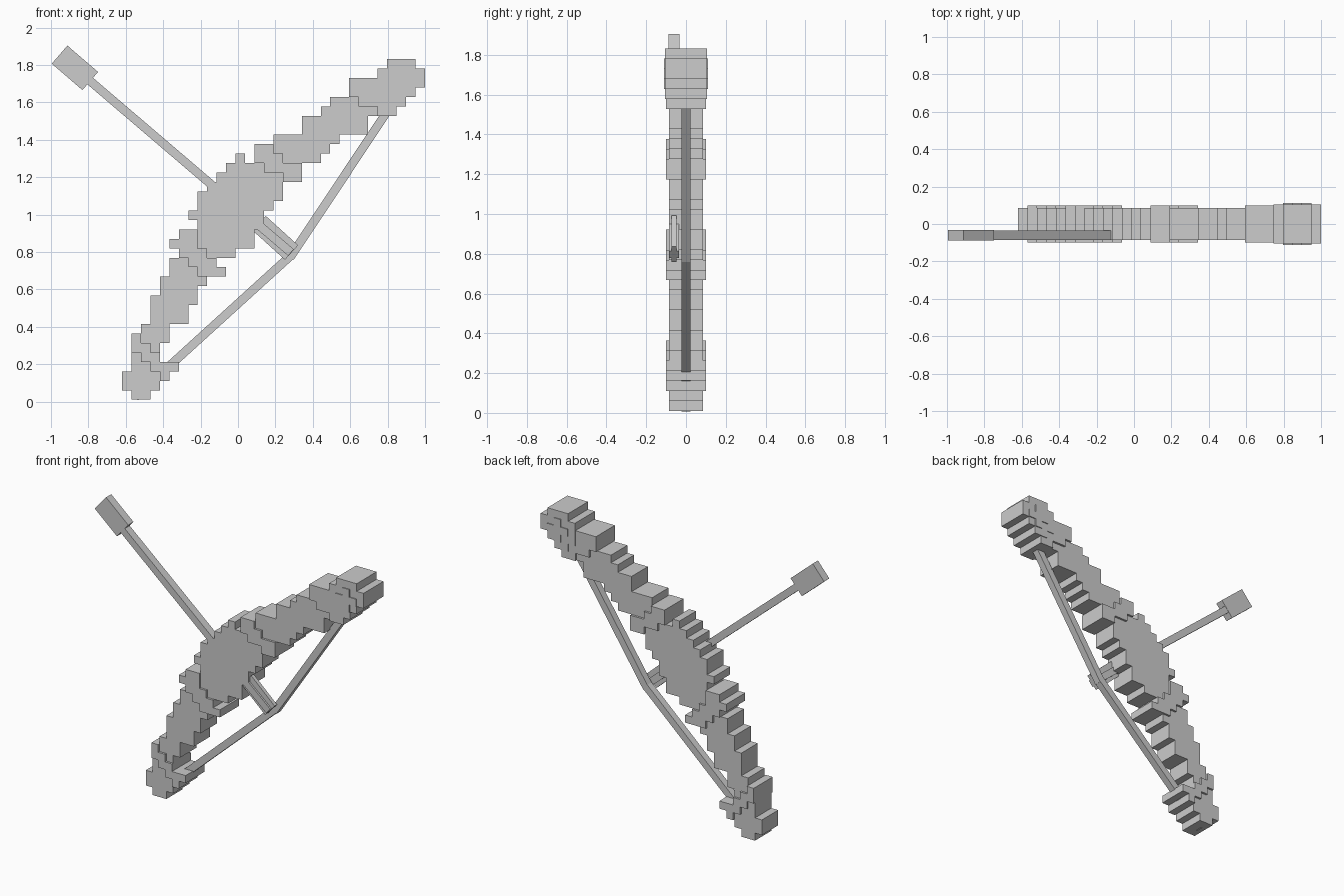
import bpy, bmesh, math
from mathutils import Matrix, Vector

if "Cube" in bpy.data.objects:
    bpy.data.objects.remove(bpy.data.objects["Cube"])

CELL = 0.0506          # size of one block
X0, Z0 = -0.62, 0.01   # lower left corner of the block grid

grey = bpy.data.materials.new("plain grey")
grey.diffuse_color = (0.604, 0.604, 0.604, 1)
grey.use_nodes = True
grey.node_tree.nodes["Principled BSDF"].inputs["Base Color"].default_value = grey.diffuse_color


def finish(bm, name):
    mesh = bpy.data.meshes.new(name)
    bm.to_mesh(mesh)
    bm.free()
    mesh.materials.append(grey)
    obj = bpy.data.objects.new(name, mesh)
    bpy.context.collection.objects.link(obj)
    return obj


def cells(first_row, spans):
    """Block cells from a (start, end) column span for each row going up."""
    return {(i, first_row + k) for k, (a, b) in enumerate(spans) for i in range(a, b)}


def block_part(name, filled, half_depth):
    """Stepped slab: outer faces only, merged where flat."""
    bm = bmesh.new()
    verts = {}

    def v(i, j, s):
        if (i, j, s) not in verts:
            verts[i, j, s] = bm.verts.new((X0 + i * CELL, s * half_depth, Z0 + j * CELL))
        return verts[i, j, s]

    for i, j in sorted(filled):
        ring = [(i, j), (i + 1, j), (i + 1, j + 1), (i, j + 1)]
        bm.faces.new([v(*c, -1) for c in ring])
        bm.faces.new([v(*c, 1) for c in reversed(ring)])
        for k, (di, dj) in enumerate([(0, -1), (1, 0), (0, 1), (-1, 0)]):
            if (i + di, j + dj) not in filled:
                a, b = ring[k], ring[(k + 1) % 4]
                bm.faces.new([v(*b, -1), v(*a, -1), v(*a, 1), v(*b, 1)])
    bmesh.ops.dissolve_limit(bm, angle_limit=0.01, verts=bm.verts, edges=bm.edges)
    return finish(bm, name)


def bar(name, start, end, width, depth, y=0.0):
    """Rectangular bar between two (x, z) points."""
    a, b = Vector((start[0], y, start[1])), Vector((end[0], y, end[1]))
    d = b - a
    bm = bmesh.new()
    bmesh.ops.create_cube(bm, size=1)
    turn = Matrix.Rotation(-math.atan2(d.z, d.x), 4, 'Y')
    bm.transform(Matrix.Translation((a + b) / 2) @ turn
                 @ Matrix.Diagonal((d.length, depth, width, 1)))
    return finish(bm, name)


# Whole stepped bow silhouette, one span per row from the bottom
bow = cells(0, [
    (1, 3), (0, 4), (0, 5), (1, 6), (1, 4), (1, 4), (1, 5), (2, 5), (3, 7),
    (3, 7), (3, 8), (4, 8), (4, 9), (5, 11), (5, 10), (6, 12), (5, 14), (6, 14),
    (8, 15), (7, 15), (8, 16), (8, 17), (9, 17), (10, 19), (11, 19), (12, 21),
    (14, 22), (16, 23), (17, 26), (19, 26), (21, 29), (22, 30), (24, 31),
    (24, 32), (27, 32), (28, 31)])
bow -= {(13, 25), (17, 28), (18, 28)}

# Raised bands and the upper end block
bands = {
    "lower_tip_band": cells(2, [(4, 5), (3, 6), (2, 4), (1, 3), (1, 2)]),
    "lower_grip_band": cells(13, [(8, 11), (7, 10), (6, 9), (5, 8), (6, 8)]),
    "upper_grip_band": cells(23, [(17, 19), (15, 19), (14, 17), (14, 16)]),
    "upper_tip_band": cells(30, [(27, 29), (25, 28), (24, 27), (24, 27)]),
}
top_block = cells(31, [(28, 30), (27, 31), (27, 32), (27, 32), (28, 31)])

limbs = bow - top_block
for filled in bands.values():
    limbs -= filled

block_part("bow_limbs", limbs, 0.086)
for name, filled in bands.items():
    block_part(name, filled, 0.1)
block_part("upper_end_block", top_block, 0.105)

# Plus-shaped plates on both sides of the upper end block
block_part("upper_end_plus", cells(32, [(29, 30), (28, 31), (29, 30)]), 0.111)

# Drawn string
bar("lower_string", (-0.55, 0.024), (0.285, 0.783), 0.046, 0.046)
bar("upper_string", (0.278, 0.77), (0.87, 1.66), 0.046, 0.046)

# Arrow
AY = -0.06
bar("arrow_shaft", (-0.8, 1.722), (0.283, 0.797), 0.046, 0.052, AY)
bar("arrow_head", (-0.954, 1.855), (-0.79, 1.714), 0.128, 0.055, AY)
bar("arrow_fin", (0.113, 0.954), (0.286, 0.797), 0.105, 0.026, AY)
